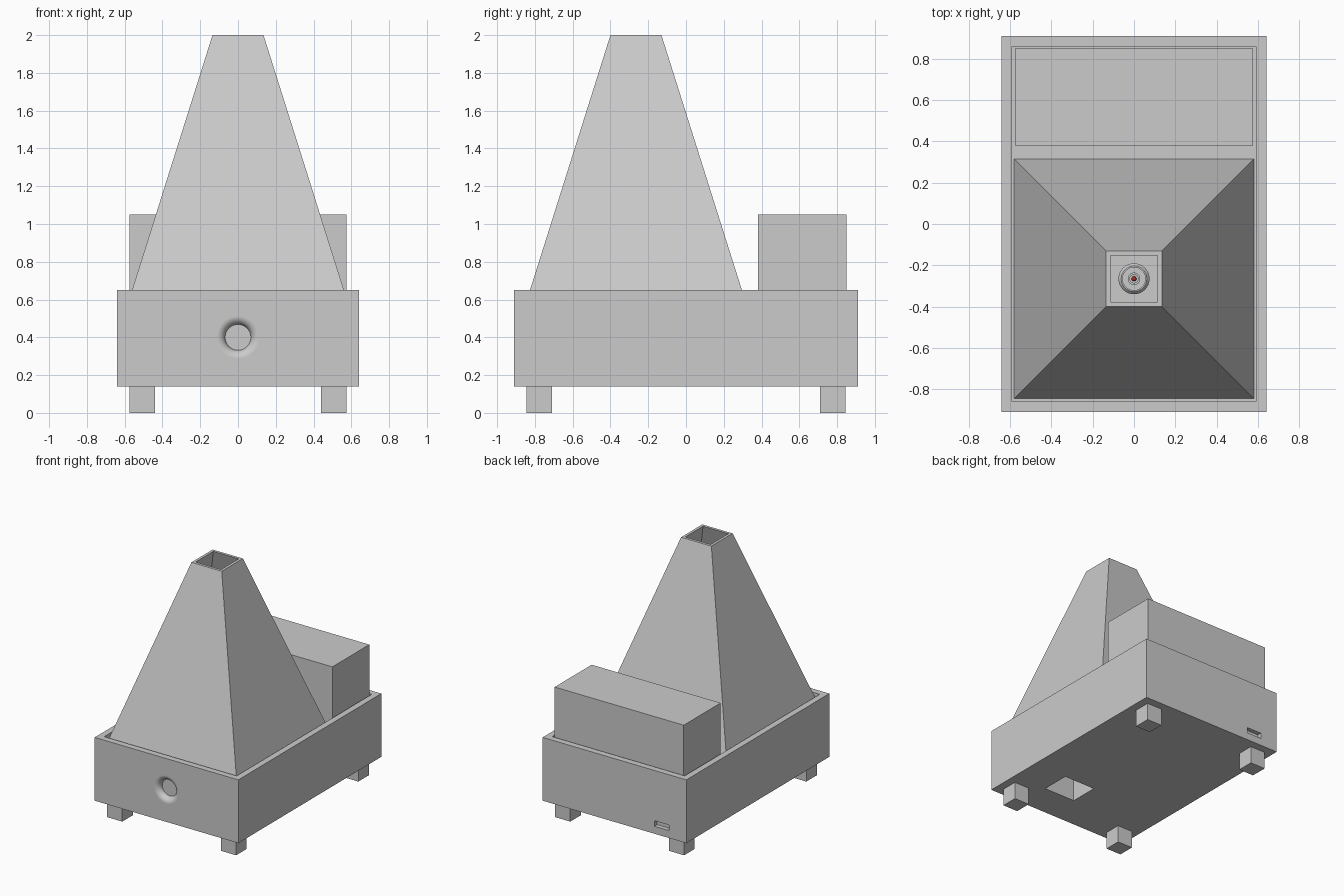
import bpy, bmesh, math
from mathutils import Matrix

if "Cube" in bpy.data.objects:
    bpy.data.objects.remove(bpy.data.objects["Cube"])

CONE_Y = -0.265


def from_bmesh(name, bm):
    bmesh.ops.recalc_face_normals(bm, faces=bm.faces)
    mesh = bpy.data.meshes.new(name)
    bm.to_mesh(mesh)
    bm.free()
    ob = bpy.data.objects.new(name, mesh)
    bpy.context.collection.objects.link(ob)
    return ob


def box(name, x0, x1, y0, y1, z0, z1):
    bm = bmesh.new()
    bmesh.ops.create_cube(bm, size=1)
    bmesh.ops.scale(bm, vec=(x1 - x0, y1 - y0, z1 - z0), verts=bm.verts)
    bmesh.ops.translate(bm, vec=((x0 + x1) / 2, (y0 + y1) / 2, (z0 + z1) / 2), verts=bm.verts)
    return from_bmesh(name, bm)


def lathe(name, profile, matrix, sides=48):
    """Closed solid of revolution from (radius, height) points, ends capped."""
    bm = bmesh.new()
    rings = []
    for r, h in profile:
        rings.append([bm.verts.new((r * math.cos(2 * math.pi * i / sides),
                                    r * math.sin(2 * math.pi * i / sides), h))
                      for i in range(sides)])
    for a, b in zip(rings, rings[1:]):
        for i in range(sides):
            j = (i + 1) % sides
            bm.faces.new((a[i], a[j], b[j], b[i]))
    bm.faces.new(rings[0])
    bm.faces.new(rings[-1])
    bm.transform(matrix)
    return from_bmesh(name, bm)


def smooth(ob):
    bpy.ops.object.select_all(action='DESELECT')
    bpy.context.view_layer.objects.active = ob
    ob.select_set(True)
    bpy.ops.object.shade_smooth_by_angle(angle=math.radians(30))


def cut(ob, *cutters):
    bpy.context.view_layer.objects.active = ob
    for c in cutters:
        c.hide_render = True
        mod = ob.modifiers.new("cut", 'BOOLEAN')
        mod.operation = 'DIFFERENCE'
        mod.solver = 'EXACT'
        mod.object = c
        bpy.ops.object.modifier_apply(modifier=mod.name)


# Base: open-topped case with button dish, rear port and underside pocket
base = box("base_case", -0.64, 0.64, -0.91, 0.91, 0.14, 0.65)
interior = box("cutter_interior", -0.59, 0.59, -0.86, 0.86, 0.195, 0.8)
port = box("cutter_port", -0.485, -0.355, 0.8, 1.0, 0.20, 0.245)
pocket = box("cutter_pocket", 0.06, 0.34, -0.635, -0.40, 0.0, 0.42)
R, r_in = 0.045, 0.068
arc = [(r_in + R - R * math.sin(t), -R + R * math.cos(t))
       for t in [math.radians(a) for a in range(0, 91, 10)]]
dish = lathe("cutter_dish", [(r_in + R, 0.05)] + arc,
             Matrix.Translation((0, -0.91, 0.40)) @ Matrix.Rotation(math.pi / 2, 4, 'X'))
cut(base, interior, port, pocket, dish)
smooth(base)
wn = base.modifiers.new("face_normals", 'WEIGHTED_NORMAL')
wn.keep_sharp = True

# Walls of the underside pocket, inside the case
housing = box("pocket_housing", 0.04, 0.36, -0.655, -0.38, 0.19, 0.44)
cut(housing, pocket)

for c in (interior, port, pocket, dish):
    bpy.data.objects.remove(c, do_unlink=True)

# Socket behind the rear port
box("port_socket", -0.50, -0.34, 0.83, 0.875, 0.195, 0.26)

# Inner deck that carries the cone and the rear block
box("deck", -0.59, 0.59, -0.86, 0.86, 0.56, 0.59)

# Four feet
for sx in (-1, 1):
    for sy in (-1, 1):
        x, y = sx * 0.5075, sy * 0.7775
        box("foot", x - 0.0675, x + 0.0675, y - 0.0675, y + 0.0675, 0, 0.14)

# Rear block
box("rear_block", -0.575, 0.575, 0.38, 0.85, 0.59, 1.05)

# Hollow four-sided chimney cone, open at both ends
bm = bmesh.new()
loops = []
for h, z in ((0.58, 0.59), (0.135, 2.0), (0.113, 2.0), (0.558, 0.59)):
    loops.append([bm.verts.new((sx * h, CONE_Y + sy * h, z))
                  for sx, sy in ((-1, -1), (1, -1), (1, 1), (-1, 1))])
for k in range(4):
    a, b = loops[k], loops[(k + 1) % 4]
    for i in range(4):
        j = (i + 1) % 4
        bm.faces.new((a[i], a[j], b[j], b[i]))
from_bmesh("chimney_cone", bm)

# Round nozzle on the deck below the chimney, with a red tip
at_deck = Matrix.Translation((0, CONE_Y, 0.59))
nozzle = lathe("nozzle", [(0.075, 0), (0.075, 0.03), (0.062, 0.045), (0.055, 0.045), (0.055, 0.03),
                          (0.03, 0.03), (0.03, 0.06), (0.02, 0.06), (0.02, 0.03)], at_deck, 32)
smooth(nozzle)
tip = lathe("nozzle_tip", [(0.012, 0.03), (0.012, 0.055), (0.006, 0.062)], at_deck, 24)
smooth(tip)
red = bpy.data.materials.new("red")
red.diffuse_color = (0.8, 0.05, 0.03, 1)
red.use_nodes = True
red.node_tree.nodes["Principled BSDF"].inputs["Base Color"].default_value = red.diffuse_color
tip.data.materials.append(red)
